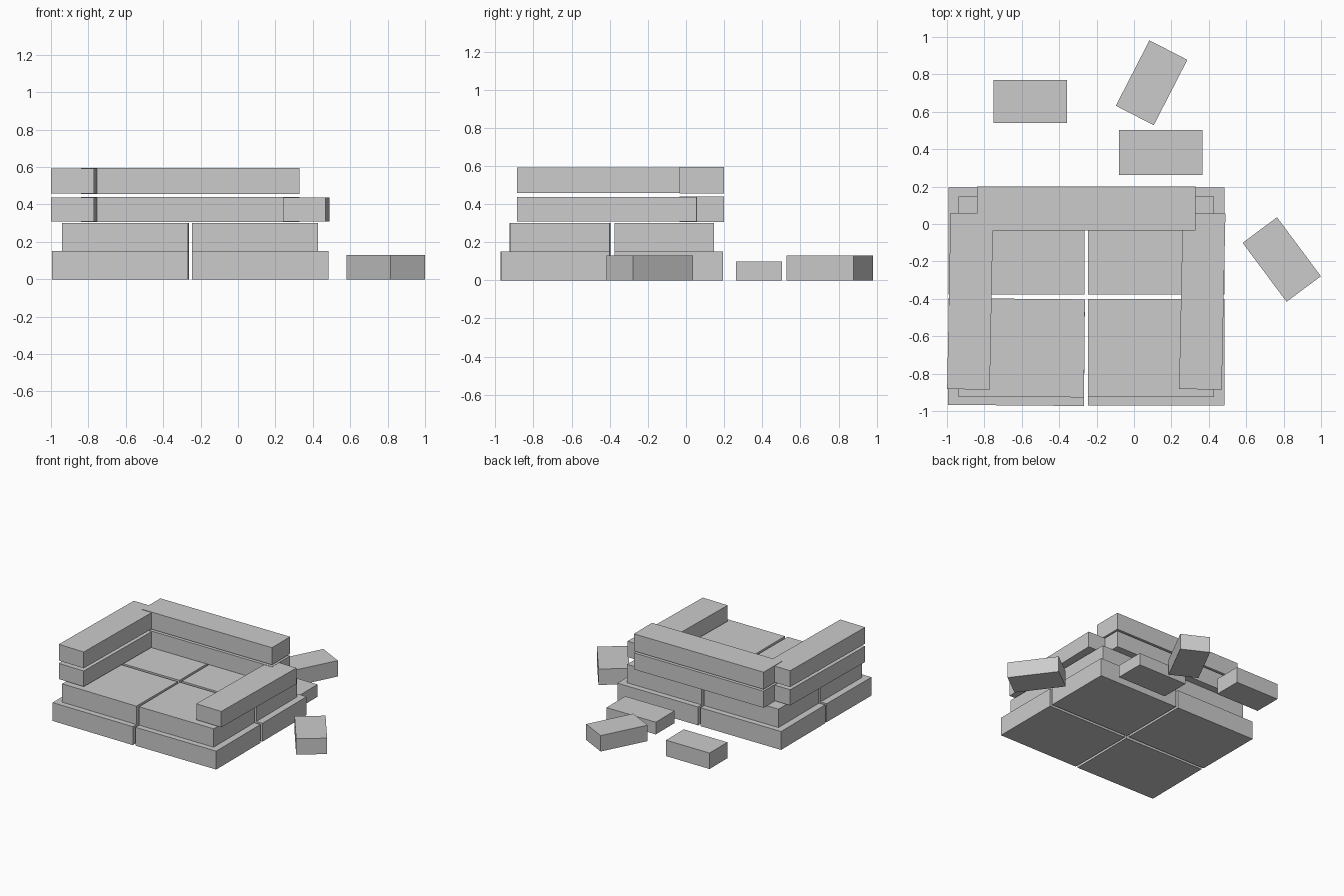
import bpy, math

if "Cube" in bpy.data.objects:
    bpy.data.objects.remove(bpy.data.objects["Cube"])

stone = bpy.data.materials.new("plain_grey")
stone.diffuse_color = (0.6, 0.6, 0.6, 1)
stone.use_nodes = True
stone.node_tree.nodes["Principled BSDF"].inputs["Base Color"].default_value = stone.diffuse_color


def block(name, center, size, z0, z1, angle=0.0):
    """Rectangular block between two heights, turned about z."""
    bpy.ops.mesh.primitive_cube_add(size=1, location=(*center, (z0 + z1) / 2))
    ob = bpy.context.object
    ob.name = name
    ob.scale = (*size, z1 - z0)
    ob.rotation_euler.z = math.radians(angle)
    ob.data.materials.append(stone)
    return ob


# Two stepped tiers of four slabs
tiers = [("lower", 0.728, 0.57, 0.0, 0.15), ("upper", 0.673, 0.524, 0.15, 0.30)]
for tier, w, d, z0, z1 in tiers:
    for side, sx in (("left", -1), ("right", 1)):
        for end, sy in (("front", -1), ("back", 1)):
            center = (-0.255 + sx * (0.01 + w / 2), -0.388 + sy * (0.012 + d / 2))
            block(f"{tier}_slab_{end}_{side}", center, (w, d), z0, z1,
                  -0.5 if side == "left" and end == "front" else 0)

# Long beams: back wall, left arm (both two high) and right arm (one high)
for level, z0, z1 in (("lower", 0.305, 0.44), ("upper", 0.455, 0.595)):
    block(f"back_beam_{level}", (-0.255, 0.083), (1.17, 0.234), z0, z1)
    block(f"left_arm_{level}", (-0.876, -0.413), (0.228, 0.942), z0 + 0.003, z1 - 0.004, -1.1)
block("right_arm", (0.365, -0.413), (0.228, 0.942), 0.308, 0.438, -1.2)

# Loose bricks lying around
block("loose_brick_back_left", (-0.555, 0.655), (0.393, 0.23), 0, 0.13)
block("loose_brick_back", (0.094, 0.755), (0.393, 0.228), 0, 0.13, 62.8)
block("loose_brick_right", (0.79, -0.19), (0.393, 0.229), 0, 0.13, -53.3)
block("loose_step", (0.143, 0.382), (0.445, 0.242), 0, 0.10)
